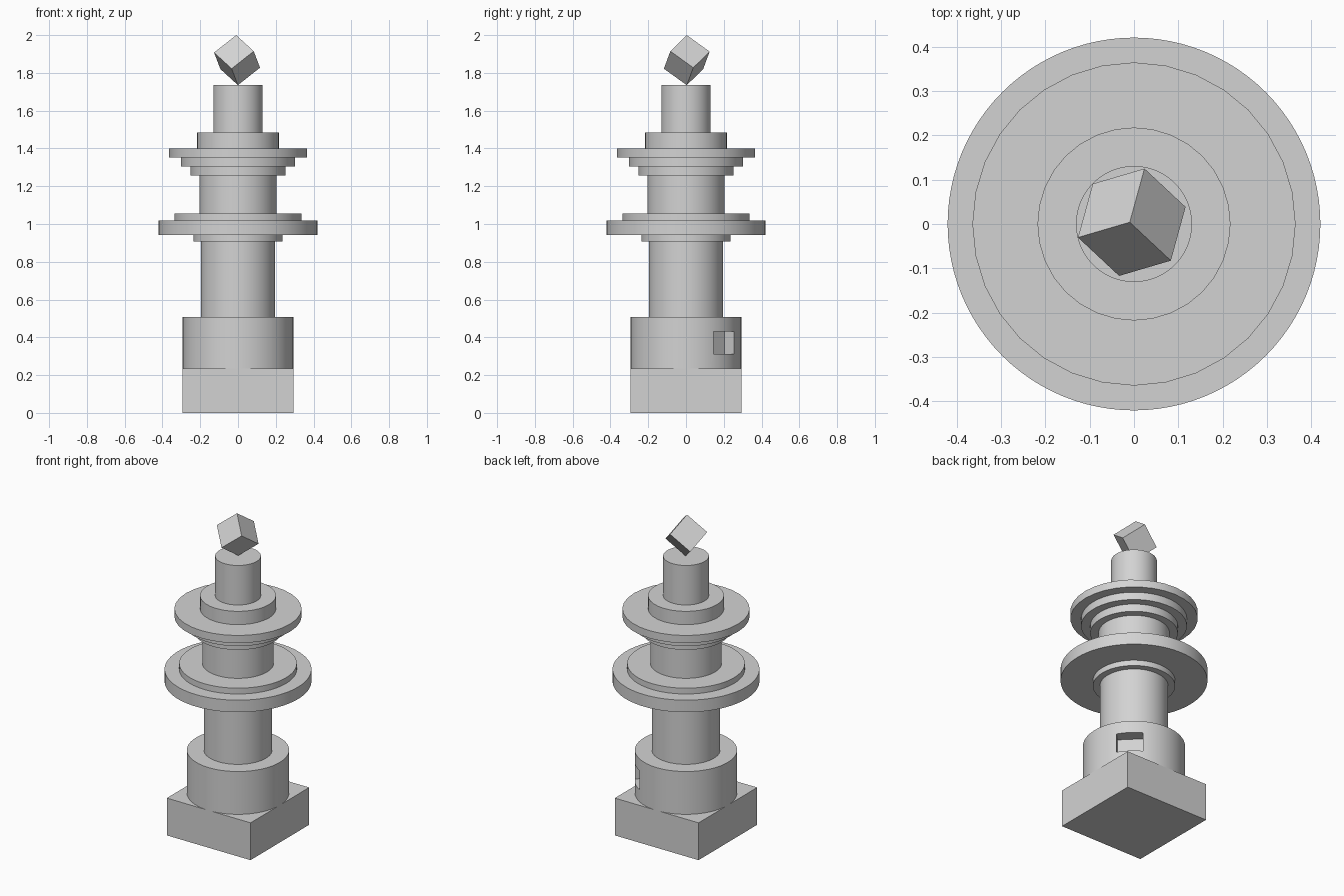
import bpy
from math import atan2, pi, radians
from mathutils import Matrix, Vector

default_cube = bpy.data.objects.get("Cube")
if default_cube:
    bpy.data.objects.remove(default_cube, do_unlink=True)

# One plain grey for everything
stone = bpy.data.materials.new("light_grey")
stone.use_nodes = True
grey = (0.65, 0.65, 0.65, 1)
stone.diffuse_color = grey
stone.node_tree.nodes["Principled BSDF"].inputs["Base Color"].default_value = grey


def finish(name):
    obj = bpy.context.object
    obj.name = name
    obj.data.name = name
    obj.data.materials.append(stone)
    return obj


def box(name, size, centre):
    bpy.ops.mesh.primitive_cube_add(size=1, location=centre)
    obj = finish(name)
    obj.data.transform(Matrix.Diagonal((*size, 1)))
    return obj


def disc(name, radius, bottom, top, sides=96):
    bpy.ops.mesh.primitive_cylinder_add(
        vertices=sides, radius=radius, depth=top - bottom,
        location=(0, 0, (bottom + top) / 2))
    obj = finish(name)
    bpy.ops.object.shade_smooth_by_angle()
    return obj


# Square plinth
box("plinth", (0.586, 0.586, 0.236), (0, 0, 0.118))

# Round tiers stacked from the plinth up: name, radius, top height, sides
tiers = [
    ("drum", 0.293, 0.507, 96),
    ("lower_column", 0.196, 0.907, 96),
    ("gallery_collar", 0.236, 0.942, 96),
    ("gallery", 0.421, 1.018, 96),
    ("gallery_step", 0.337, 1.055, 96),
    ("upper_column", 0.204, 1.257, 96),
    ("small_flare", 0.251, 1.305, 96),
    ("middle_flare", 0.303, 1.353, 96),
    ("upper_gallery", 0.365, 1.401, 32),
    ("lantern_base", 0.218, 1.485, 32),
    ("lantern", 0.131, 1.735, 96),
]
level = 0.236
parts = {}
for name, radius, top, sides in tiers:
    parts[name] = disc(name, radius, level, top, sides)
    level = top

# Recessed window in the drum, facing the back left diagonal
cutter = box("window_cutter", (0.2, 0.152, 0.12), (0, 0, 0))
cutter.matrix_world = (Matrix.Rotation(radians(45), 4, "Z")
                       @ Matrix.Translation((0.314, 0, 0.371)))
cutter.hide_render = True
drum = parts["drum"]
cut = drum.modifiers.new("window", "BOOLEAN")
cut.operation = "DIFFERENCE"
cut.solver = "EXACT"
cut.object = cutter
bpy.context.view_layer.update()
bpy.ops.object.select_all(action="DESELECT")
bpy.context.view_layer.objects.active = drum
drum.select_set(True)
bpy.ops.object.modifier_apply(modifier=cut.name)
bpy.data.objects.remove(cutter, do_unlink=True)
bpy.ops.object.shade_smooth_by_angle()

# Cube balanced on one corner, leaning slightly to the right
finial = box("finial_cube", (0.153,) * 3, (0, 0, 0))
stand = Vector((1, 1, 1)).rotation_difference(Vector((0, 0, 1))).to_matrix().to_4x4()
edge = stand @ Vector((-1, 0, 0))
spin = Matrix.Rotation(radians(196) - atan2(edge.y, edge.x), 4, "Z")
lean = Matrix.Rotation(radians(-2), 4, "Y")
finial.matrix_world = Matrix.Translation((-0.005, 0.004, 1.8675)) @ lean @ spin @ stand
